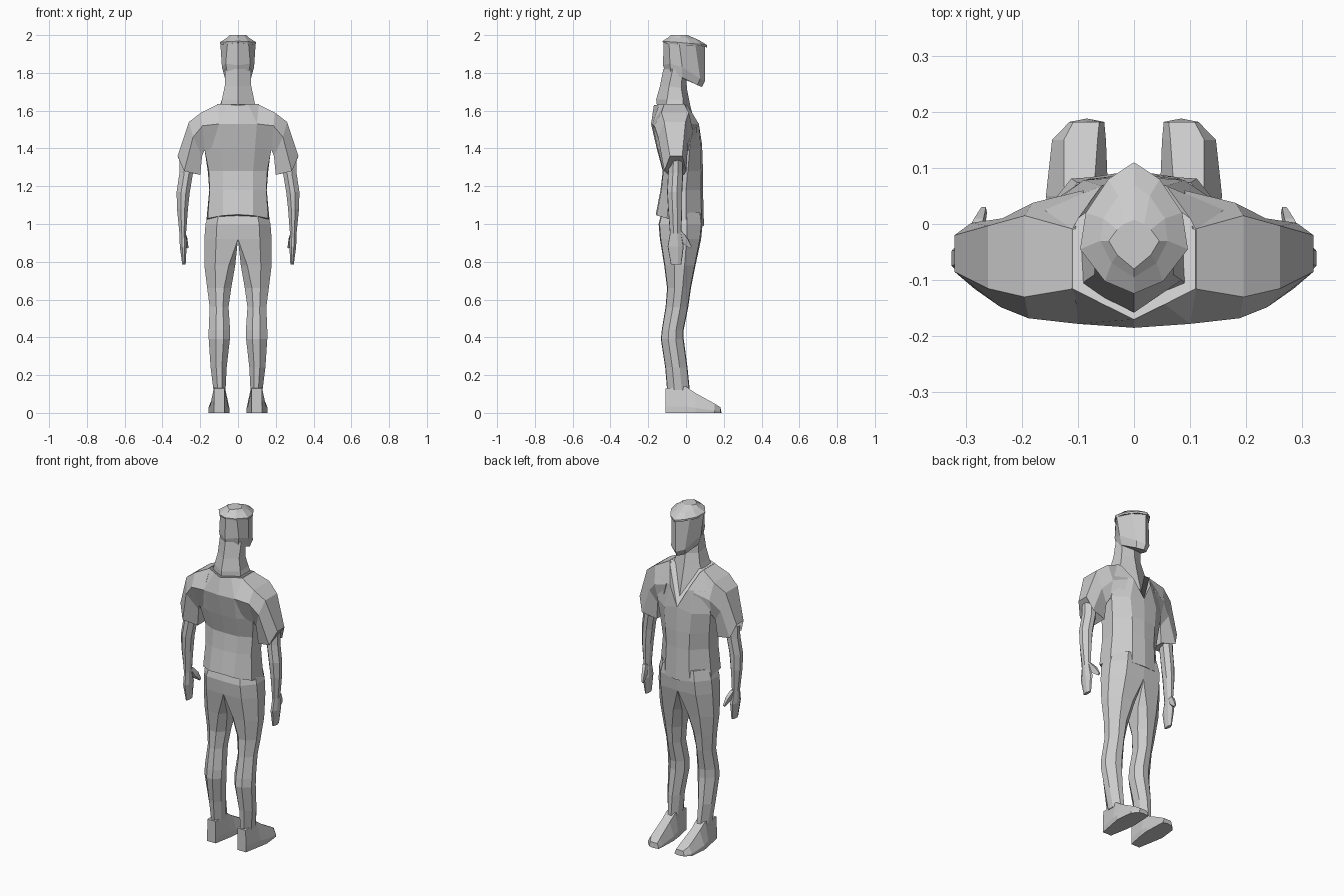
import bpy, bmesh

grey = bpy.data.materials.new("plain_grey")
grey.diffuse_color = (0.6, 0.6, 0.6, 1)


def loft(name, rings, mirror=False):
    """Skin closed rings of points into a flat-shaded capped solid."""
    bm = bmesh.new()
    rows = [[bm.verts.new(p) for p in ring] for ring in rings]
    n = len(rows[0])
    for a, b in zip(rows, rows[1:]):
        for i in range(n):
            j = (i + 1) % n
            bm.faces.new((a[i], a[j], b[j], b[i]))
    bm.faces.new(rows[0][::-1])
    bm.faces.new(rows[-1])
    bmesh.ops.remove_doubles(bm, verts=bm.verts, dist=0.0005)
    bmesh.ops.recalc_face_normals(bm, faces=bm.faces)
    mesh = bpy.data.meshes.new(name)
    bm.to_mesh(mesh)
    bm.free()
    mesh.materials.append(grey)
    obj = bpy.data.objects.new(name, mesh)
    bpy.context.collection.objects.link(obj)
    if mirror:
        mod = obj.modifiers.new("mirror", 'MIRROR')
        mod.use_mirror_merge = False
    return obj


def whole(half):
    """Complete a half ring running from back centre to front centre."""
    return half + [(-x, y, z) for x, y, z in half[-2:0:-1]]


def limb_ring(z, x0, x1, yb, yf, k=1.0):
    """Eight-sided limb section; k = 0 squares off the inner side."""
    w, d = x1 - x0, yf - yb
    c, e = x0 + 0.3 * w * k, 0.3 * d * k
    o = x0 + 0.65 * w
    return [(c, yb, z), (o, yb + 0.02 * d, z), (x1, yb + 0.32 * d, z), (x1, yb + 0.65 * d, z),
            (o, yf - 0.03 * d, z), (c, yf, z), (x0, yf - e, z), (x0, yb + e, z)]


# Shirt body with a V neck
tip = (0, 0.085, 1.42)
loft("shirt_body", [whole(r) for r in [
    [(0, -.16, 1.05), (.08, -.155, 1.045), (.16, -.10, 1.03), (.168, 0, 1.01), (.08, .083, .995), (0, .095, .99)],
    [(0, -.135, 1.18), (.08, -.13, 1.18), (.15, -.09, 1.18), (.152, 0, 1.18), (.075, .078, 1.18), (0, .09, 1.18)],
    [(0, -.123, 1.28), (.08, -.12, 1.28), (.155, -.085, 1.28), (.16, .01, 1.28), (.08, .08, 1.28), (0, .09, 1.28)],
    [(0, -.155, 1.40), (.09, -.15, 1.40), (.178, -.11, 1.40), (.175, .02, 1.40), (.09, .078, 1.40), tip],
    [(0, -.185, 1.53), (.10, -.178, 1.53), (.17, -.13, 1.54), (.16, .025, 1.53), (.058, .068, 1.53), tip],
    [(0, -.17, 1.63), (.055, -.143, 1.632), (.11, -.115, 1.635), (.11, -.01, 1.635), (.10, .01, 1.625), tip],
]])

# Shoulders and short sleeves: top back, top front, front, under front, under back, back
loft("sleeve", [
    [(.105, -.115, 1.635), (.105, -.01, 1.635), (.09, .06, 1.52), (.13, .045, 1.38), (.13, -.12, 1.38), (.10, -.178, 1.53)],
    [(.195, -.13, 1.59), (.195, .015, 1.59), (.18, .038, 1.49), (.178, .01, 1.39), (.178, -.11, 1.39), (.188, -.168, 1.52)],
    [(.26, -.115, 1.54), (.26, -.003, 1.54), (.235, .01, 1.43), (.19, -.005, 1.36), (.19, -.10, 1.36), (.238, -.148, 1.46)],
    [(.32, -.085, 1.36), (.32, -.02, 1.36), (.29, .002, 1.28), (.20, -.01, 1.26), (.20, -.095, 1.26), (.285, -.115, 1.28)],
], True)

# Arms with hands
loft("arm", [limb_ring(*r) for r in [
    (1.38, .24, .308, -.085, -.02), (1.27, .238, .31, -.095, -.015), (1.17, .255, .325, -.10, -.02),
    (1.08, .265, .323, -.095, -.02), (.95, .275, .31, -.085, -.025), (.88, .272, .308, -.097, -.012),
    (.785, .277, .295, -.08, -.025)]], True)
loft("thumb", [
    [(.28, -.045, .96), (.30, -.045, .96), (.30, -.02, .96), (.28, -.02, .96)],
    [(.267, -.02, .91), (.287, -.02, .90), (.285, .01, .92), (.268, .01, .925)],
    [(.262, .02, .875), (.27, .02, .87), (.272, .03, .88), (.264, .03, .88)]], True)

# Trousers, one half per leg
loft("trouser_leg", [limb_ring(*r) for r in [
    (1.06, 0, .155, -.13, .08, 0), (1.0, 0, .172, -.145, .088, 0), (.92, 0, .178, -.138, .08, 0),
    (.78, .015, .178, -.115, .05, .7), (.66, .036, .163, -.10, .026), (.56, .05, .15, -.108, .012),
    (.44, .042, .155, -.128, -.012), (.39, .043, .155, -.133, -.012), (.24, .06, .145, -.11, .008),
    (.12, .066, .13, -.10, .02)]], True)


# Shoes: sections from heel to toe
def shoe_ring(y, a, b, z, c, d, lean=0):
    m = (a + b) / 2
    return [(a, y, 0), (m, y + lean, 0), (b, y, 0), (b, y, z * .25), (d, y, z), (c, y, z), (a, y, z * .25)]


loft("shoe", [shoe_ring(*r) for r in [
    (-.108, .072, .128, .13, .072, .126), (0, .052, .148, .14, .07, .126), (.05, .046, .157, .105, .072, .125),
    (.15, .05, .146, .05, .065, .125), (.182, .053, .115, .03, .062, .108, .006)]], True)

# Neck and bare upper chest
loft("neck", [whole(r) for r in [
    [(0, -.15, 1.60), (.095, -.11, 1.61), (.098, -.015, 1.62), (0, .074, 1.42)],
    [(0, -.158, 1.66), (.085, -.10, 1.66), (.08, -.015, 1.66), (0, .022, 1.63)],
    [(0, -.138, 1.73), (.07, -.09, 1.73), (.066, -.025, 1.72), (0, .006, 1.71)],
    [(0, -.12, 1.82), (.07, -.07, 1.82), (.065, -.02, 1.80), (0, 0, 1.78)]]])

# Head, tapering to the chin
loft("head", [whole(r) for r in [
    [(0, -.11, 1.81), (.055, -.08, 1.79), (.07, -.02, 1.775), (.035, .06, 1.735), (0, .085, 1.725)],
    [(0, -.122, 1.84), (.065, -.085, 1.85), (.085, -.02, 1.83), (.045, .075, 1.77), (0, .10, 1.755)],
    [(0, -.118, 1.965), (.055, -.09, 1.965), (.093, -.035, 1.95), (.06, .05, 1.945), (0, .10, 1.94)]]])

# Cap with a pointed front edge
loft("cap", [whole(r) for r in [
    [(0, -.122, 1.96), (.05, -.10, 1.955), (.093, -.045, 1.95), (.085, .02, 1.945), (.045, .08, 1.942), (0, .11, 1.935)],
    [(0, -.124, 1.968), (.052, -.102, 1.966), (.096, -.045, 1.962), (.086, .02, 1.956), (.046, .08, 1.952), (0, .11, 1.948)],
    [(0, -.095, 1.987), (.04, -.07, 1.987), (.06, -.03, 1.985), (.055, .01, 1.983), (.028, .05, 1.977), (0, .07, 1.973)],
    [(0, -.03, 2.0)] * 6]][:3] + [[(x * .3, -.03 + y * .25, 2.0) for x, y in
     [(0, -.2), (.1, -.1), (.15, 0), (.1, .08), (.06, .12), (0, .15), (-.06, .12), (-.1, .08), (-.15, 0), (-.1, -.1)]]])
